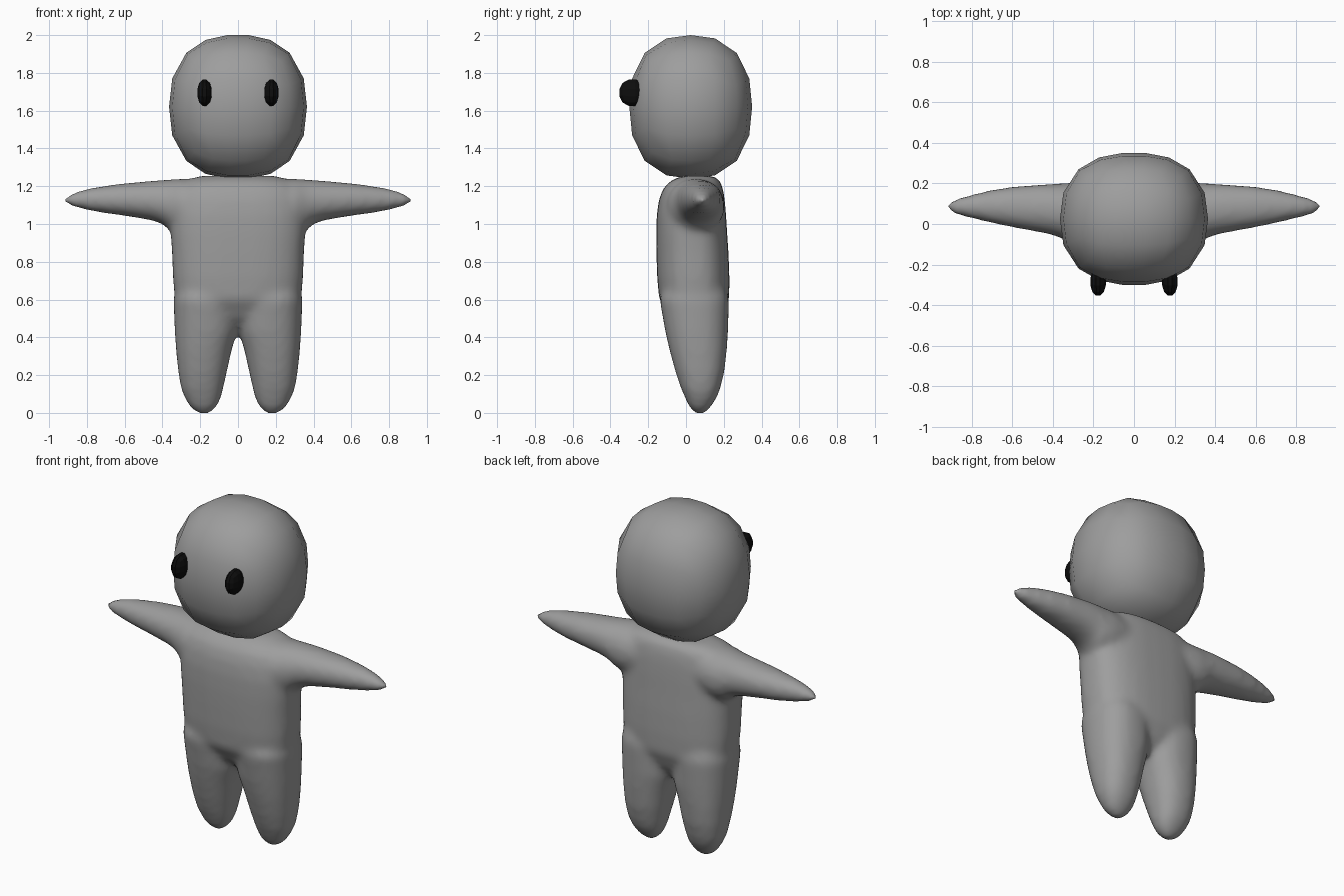
import bpy, bmesh, math
from mathutils import Vector

if "Cube" in bpy.data.objects:
    bpy.data.objects.remove(bpy.data.objects["Cube"])


def material(name, value):
    m = bpy.data.materials.new(name)
    m.diffuse_color = (value, value, value, 1)
    m.use_nodes = True
    m.node_tree.nodes["Principled BSDF"].inputs["Base Color"].default_value = m.diffuse_color
    return m


GREY = material("soft_grey", 0.34)
BLACK = material("eye_black", 0.004)


def add_object(name, bm, mat, smooth):
    bmesh.ops.recalc_face_normals(bm, faces=bm.faces[:])
    for f in bm.faces:
        f.smooth = smooth
    me = bpy.data.meshes.new(name)
    bm.to_mesh(me)
    bm.free()
    me.materials.append(mat)
    ob = bpy.data.objects.new(name, me)
    bpy.context.collection.objects.link(ob)
    return ob


def rounded_box(name, center, half, divs, p, mat, smooth):
    """Box grid projected onto a superellipsoid of the given half sizes."""
    bm = bmesh.new()
    bmesh.ops.create_cube(bm, size=2)
    for axis in range(3):
        normal = Vector((0, 0, 0))
        normal[axis] = 1
        for i in range(1, divs[axis]):
            geom = bm.verts[:] + bm.edges[:] + bm.faces[:]
            bmesh.ops.bisect_plane(bm, geom=geom, plane_no=normal,
                                   plane_co=normal * (2 * i / divs[axis] - 1))
    for v in bm.verts:
        q = Vector([math.tan(c * math.pi / 4) for c in v.co])
        v.co = q / sum(abs(c) ** p for c in q) ** (1 / p)
    top = [max(v.co[a] for v in bm.verts) for a in range(3)]
    for v in bm.verts:
        v.co = Vector([center[a] + v.co[a] / top[a] * half[a] for a in range(3)])
    return add_object(name, bm, mat, smooth)


def loft(bm, rows, place, p, n=32):
    """Closed loft; each row is (t, u_min, u_max, v_min, v_max)."""
    rings = []
    for t, u0, u1, v0, v1 in rows:
        ring = []
        for i in range(n):
            a = 2 * math.pi * i / n
            c, s = math.cos(a), math.sin(a)
            u = (u0 + u1) / 2 + (u1 - u0) / 2 * math.copysign(abs(c) ** (2 / p), c)
            v = (v0 + v1) / 2 + (v1 - v0) / 2 * math.copysign(abs(s) ** (2 / p), s)
            ring.append(bm.verts.new(place(t, u, v)))
        rings.append(ring)
    for a, b in zip(rings, rings[1:]):
        for i in range(n):
            j = (i + 1) % n
            bm.faces.new((a[i], a[j], b[j], b[i]))
    bm.faces.new(rings[0])
    bm.faces.new(rings[-1])


# Torso sections: z, half width, front y, back y
TORSO = [
    (0.42, 0.08, 0.02, 0.13), (0.50, 0.20, -0.08, 0.19),
    (0.60, 0.335, -0.142, 0.229), (0.72, 0.345, -0.153, 0.230),
    (0.85, 0.35, -0.157, 0.225), (0.95, 0.357, -0.158, 0.218),
    (1.05, 0.36, -0.155, 0.212), (1.13, 0.35, -0.143, 0.205),
    (1.19, 0.33, -0.120, 0.195), (1.23, 0.28, -0.080, 0.180),
    (1.255, 0.20, -0.020, 0.145),
]
# Leg sections: z, inner x, outer x, front y, back y
LEG = [
    (-0.004, 0.15, 0.21, 0.05, 0.10), (0.03, 0.113, 0.253, 0.018, 0.13),
    (0.08, 0.09, 0.283, -0.005, 0.163), (0.13, 0.078, 0.302, -0.027, 0.182),
    (0.22, 0.058, 0.317, -0.057, 0.204), (0.33, 0.034, 0.328, -0.087, 0.216),
    (0.43, 0.004, 0.335, -0.110, 0.223), (0.60, 0.0, 0.342, -0.140, 0.228),
    (0.75, 0.08, 0.30, -0.08, 0.18),
]
# Arm sections: x, front y, back y, bottom z, top z
ARM = [
    (0.0, -0.08, 0.18, 0.98, 1.24), (0.30, -0.10, 0.205, 0.95, 1.24),
    (0.36, -0.07, 0.20, 0.965, 1.236), (0.40, -0.055, 0.198, 1.0, 1.233),
    (0.46, -0.042, 0.195, 1.02, 1.228), (0.60, -0.017, 0.184, 1.043, 1.216),
    (0.70, 0.004, 0.169, 1.056, 1.203), (0.80, 0.028, 0.145, 1.073, 1.187),
    (0.87, 0.044, 0.126, 1.091, 1.165), (0.905, 0.057, 0.112, 1.106, 1.147),
    (0.922, 0.073, 0.096, 1.118, 1.134),
]

# Body: torso, legs and arms fused into one soft skin
bm = bmesh.new()
loft(bm, [(z, -w, w, y0, y1) for z, w, y0, y1 in TORSO],
     lambda t, u, v: (u, v, t), 2.6)
for side in (-1, 1):
    loft(bm, LEG, lambda t, u, v: (side * u, v, t), 2.3)
    loft(bm, ARM, lambda t, u, v: (side * t, u, v), 2.1)
body = add_object("body", bm, GREY, True)
remesh = body.modifiers.new("fuse", 'REMESH')
remesh.mode = 'VOXEL'
remesh.voxel_size = 0.018
remesh.use_smooth_shade = True
relax = body.modifiers.new("relax", 'SMOOTH')
relax.factor = 0.5
relax.iterations = 10

# Head
rounded_box("head", (0, 0.025, 1.62), (0.365, 0.325, 0.38), (5, 4, 4), 2.4, GREY, True)

# Eyes
for side, label in ((-1, "left"), (1, "right")):
    rounded_box("eye_" + label, (side * 0.177, -0.285, 1.695),
                (0.038, 0.068, 0.07), (3, 3, 3), 2, BLACK, False)
